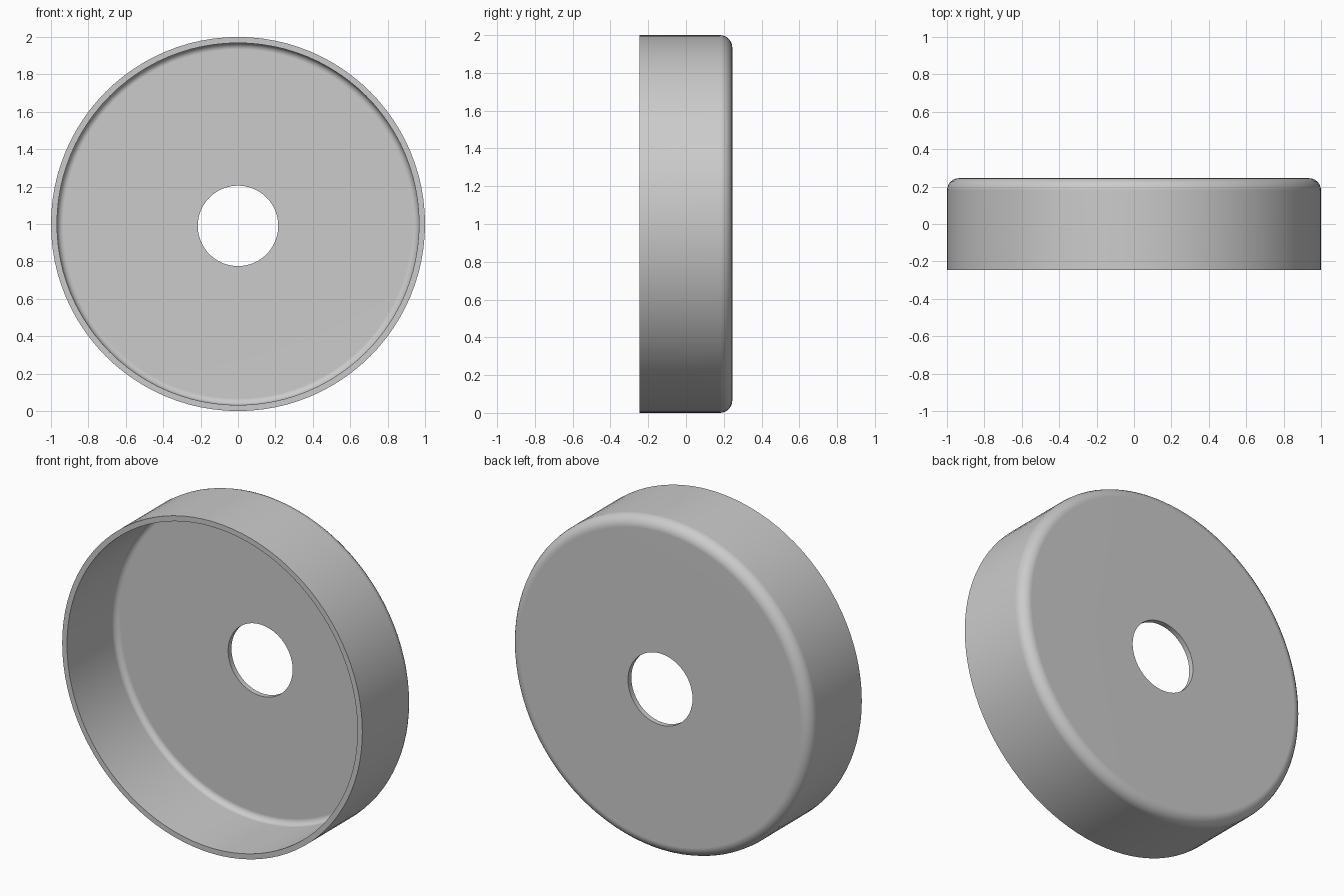
import bpy, bmesh, math

if "Cube" in bpy.data.objects:
    bpy.data.objects.remove(bpy.data.objects["Cube"])

SEGMENTS = 96
OUTER_R, WALL = 1.0, 0.032
HALF_DEPTH = 0.245
HOLE_R, HOLE_DROP = 0.215, 0.01
OUTER_FILLET, INNER_FILLET = 0.065, 0.035
STEPS = 6


def fillet(radius_edge, y_edge, r):
    """Quarter-round from the side wall to the back plate, as (radius, y)."""
    pts = []
    for i in range(STEPS + 1):
        a = math.pi / 2 * i / STEPS
        pts.append((radius_edge - r + r * math.cos(a), y_edge - r + r * math.sin(a)))
    return pts


# Closed cross-section: outer wall, back plate, hole, inner plate, inner wall
outer = [(OUTER_R, -HALF_DEPTH)] + fillet(OUTER_R, HALF_DEPTH, OUTER_FILLET)
inner = [(OUTER_R - WALL, -HALF_DEPTH)] + fillet(
    OUTER_R - WALL, HALF_DEPTH - WALL, INNER_FILLET)
hole = [(HOLE_R, HALF_DEPTH), (HOLE_R, HALF_DEPTH - WALL)]
profile = outer + hole + inner[::-1]

# Revolve about the y axis; the hole sits slightly below the centre
bm = bmesh.new()
rings = []
for radius, y in profile:
    cz = 1.0 - (HOLE_DROP if radius == HOLE_R else 0.0)
    rings.append([bm.verts.new((radius * math.cos(t), y, cz + radius * math.sin(t)))
                  for t in (2 * math.pi * k / SEGMENTS for k in range(SEGMENTS))])
for i, ring in enumerate(rings):
    nxt = rings[(i + 1) % len(rings)]
    for k in range(SEGMENTS):
        j = (k + 1) % SEGMENTS
        bm.faces.new((ring[k], ring[j], nxt[j], nxt[k]))
bmesh.ops.recalc_face_normals(bm, faces=bm.faces)

mesh = bpy.data.meshes.new("round_cap")
bm.to_mesh(mesh)
bm.free()
cap = bpy.data.objects.new("round_cap", mesh)
bpy.context.collection.objects.link(cap)

# Plain grey
grey = bpy.data.materials.new("grey")
grey.diffuse_color = (0.6, 0.6, 0.6, 1.0)
grey.use_nodes = True
grey.node_tree.nodes["Principled BSDF"].inputs["Base Color"].default_value = grey.diffuse_color
mesh.materials.append(grey)

# Smooth rounds with crisp rims and flat plates
bpy.context.view_layer.objects.active = cap
cap.select_set(True)
bpy.ops.object.shade_smooth_by_angle(angle=math.radians(30))
weighted = cap.modifiers.new("flat_plates", 'WEIGHTED_NORMAL')
weighted.keep_sharp = True
